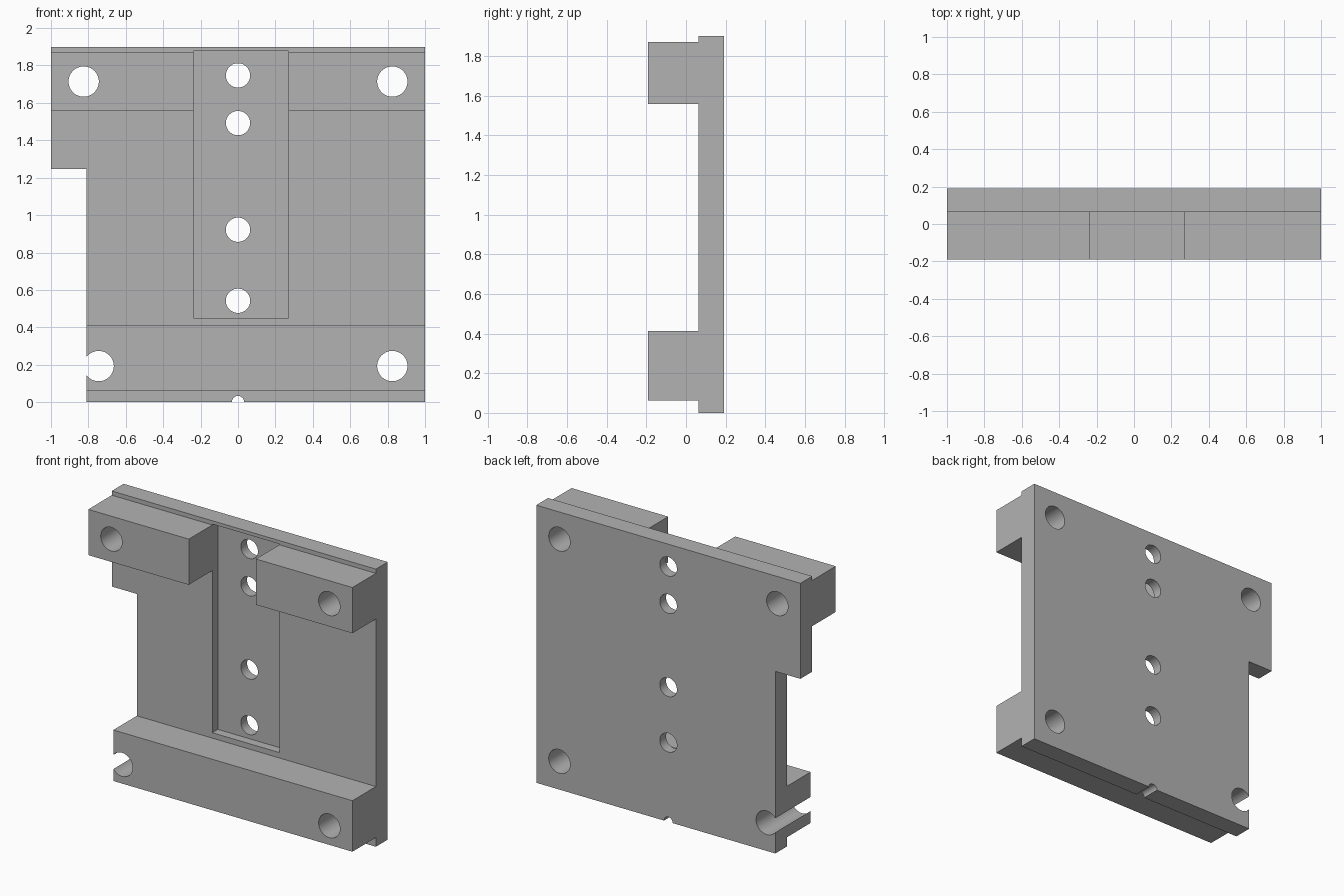
import bpy
import bmesh
from mathutils import Matrix, Vector
from math import pi, radians

if "Cube" in bpy.data.objects:
    bpy.data.objects.remove(bpy.data.objects["Cube"])

FRONT, STEP, BACK = -0.191, 0.063, 0.191
HEIGHT = 1.9


def make_object(name, bm):
    bmesh.ops.recalc_face_normals(bm, faces=bm.faces)
    mesh = bpy.data.meshes.new(name)
    bm.to_mesh(mesh)
    bm.free()
    obj = bpy.data.objects.new(name, mesh)
    bpy.context.collection.objects.link(obj)
    return obj


def box_cutter(name, low, high):
    low, high = Vector(low), Vector(high)
    bm = bmesh.new()
    place = Matrix.Translation((low + high) / 2) @ Matrix.Diagonal((*(high - low), 1))
    bmesh.ops.create_cube(bm, size=1, matrix=place)
    return make_object(name, bm)


def hole_cutter(name, x, z, radius):
    bm = bmesh.new()
    place = Matrix.Translation((x, 0, z)) @ Matrix.Rotation(pi / 2, 4, "X")
    bmesh.ops.create_cone(bm, cap_ends=True, segments=48, radius1=radius,
                          radius2=radius, depth=1, matrix=place)
    return make_object(name, bm)


# Side profile: back plate with an upper and a lower rail, extruded across
profile = [(BACK, 0), (BACK, HEIGHT), (STEP, HEIGHT), (STEP, 1.871),
           (FRONT, 1.871), (FRONT, 1.558), (STEP, 1.558), (STEP, 0.412),
           (FRONT, 0.412), (FRONT, 0.063), (STEP, 0.063), (STEP, 0)]
bm = bmesh.new()
side = bm.faces.new([bm.verts.new((-1, y, z)) for y, z in profile])
sweep = bmesh.ops.extrude_face_region(bm, geom=[side])
bmesh.ops.translate(bm, vec=(2, 0, 0),
                    verts=[v for v in sweep["geom"] if isinstance(v, bmesh.types.BMVert)])
body = make_object("mounting_plate", bm)

# Side notch, and the central channel that also splits the upper rail
cutters = [box_cutter("notch_cutter", (-1.5, -1, -1), (-0.81, 1, 1.246)),
           box_cutter("channel_cutter", (-0.239, -1, 0.449), (0.269, 0.123, 1.877))]

# Corner bolt holes, centre line holes and the small groove in the bottom edge
for x, z in [(-0.825, 1.714), (0.825, 1.714), (-0.745, 0.193), (0.825, 0.193)]:
    cutters.append(hole_cutter("bolt_hole_cutter", x, z, 0.081))
for z in (1.747, 1.492, 0.922, 0.542):
    cutters.append(hole_cutter("centre_hole_cutter", 0, z, 0.065))
cutters.append(hole_cutter("edge_groove_cutter", 0, 0, 0.033))

for cutter in cutters:
    cutter.hide_render = True
    cut = body.modifiers.new(cutter.name, "BOOLEAN")
    cut.operation = "DIFFERENCE"
    cut.solver = "EXACT"
    cut.object = cutter

# Bake the cuts and discard the cutters
graph = bpy.context.evaluated_depsgraph_get()
finished = bpy.data.meshes.new_from_object(body.evaluated_get(graph))
body.modifiers.clear()
body.data = finished
for cutter in cutters:
    bpy.data.objects.remove(cutter)

# Plain grey finish
grey = bpy.data.materials.new("plain_grey")
grey.use_nodes = True
colour = (0.45, 0.45, 0.45, 1)
grey.diffuse_color = colour
grey.node_tree.nodes["Principled BSDF"].inputs["Base Color"].default_value = colour
body.data.materials.clear()
body.data.materials.append(grey)

bpy.ops.object.select_all(action="DESELECT")
body.select_set(True)
bpy.context.view_layer.objects.active = body
bpy.ops.object.shade_smooth_by_angle(angle=radians(30))
